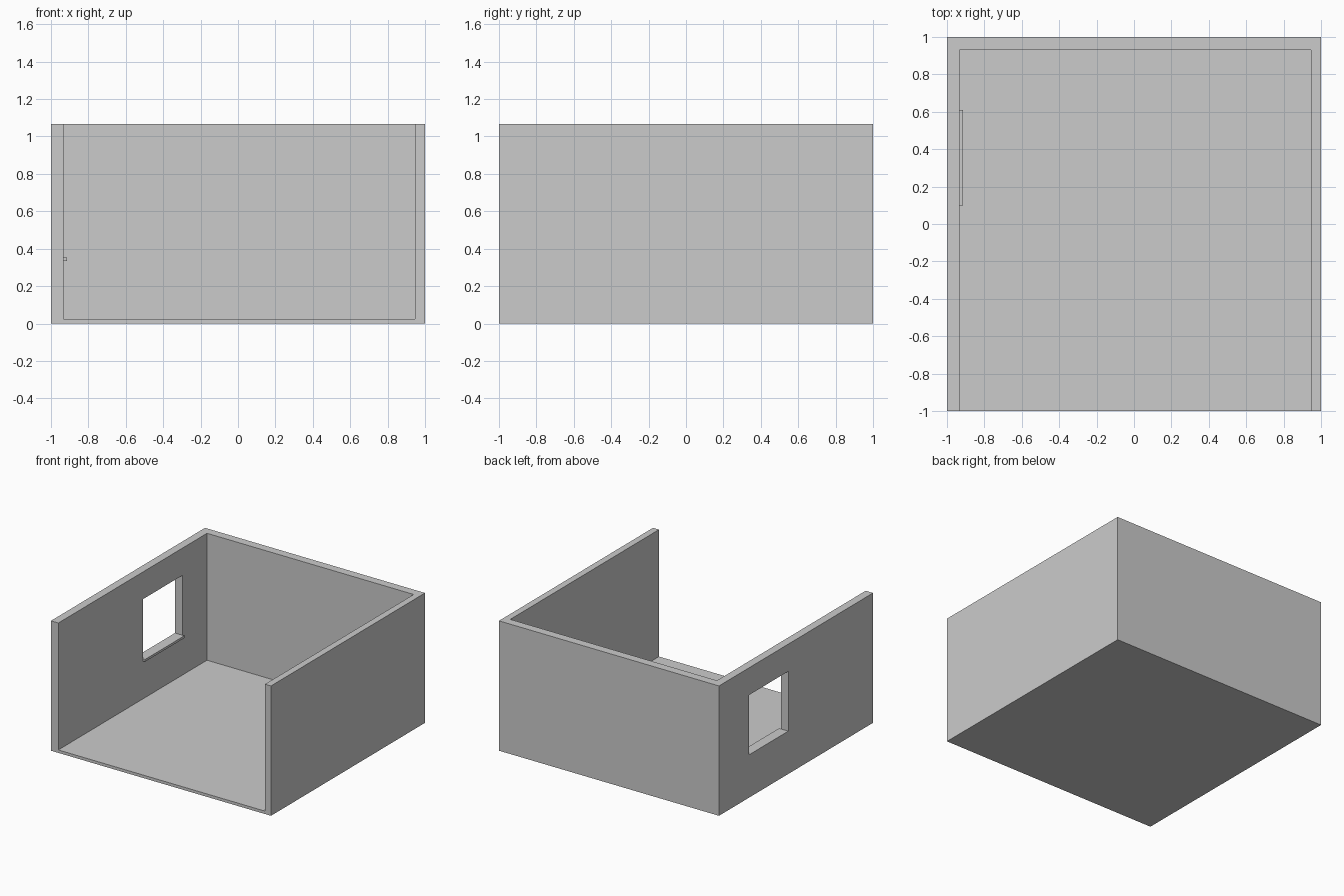
import bpy

default = bpy.data.objects.get("Cube")
if default:
    bpy.data.objects.remove(default, do_unlink=True)

HEIGHT = 1.067
FLOOR = 0.024
INNER_RIGHT, INNER_LEFT, INNER_BACK = -0.933, 0.946, 0.93
WIN_Y = (0.10, 0.61)
WIN_Z = (0.352, 0.843)

grey = bpy.data.materials.new("light grey plaster")
grey.use_nodes = True
colour = (0.6, 0.6, 0.6, 1)
grey.diffuse_color = colour
grey.node_tree.nodes["Principled BSDF"].inputs["Base Color"].default_value = colour


def box(name, xs, ys, zs):
    """Axis-aligned box from its ranges along x, y and z."""
    bpy.ops.mesh.primitive_cube_add(size=1)
    obj = bpy.context.object
    obj.name = obj.data.name = name
    obj.location = [sum(r) / 2 for r in (xs, ys, zs)]
    obj.scale = [r[1] - r[0] for r in (xs, ys, zs)]
    bpy.ops.object.transform_apply(location=True, rotation=False, scale=True)
    obj.data.materials.append(grey)
    return obj


def cut(target, cutter):
    """Subtract the cutter from the target, then discard the cutter."""
    cutter.hide_render = True
    mod = target.modifiers.new("cut", "BOOLEAN")
    mod.operation = "DIFFERENCE"
    mod.solver = "EXACT"
    mod.object = cutter
    bpy.ops.object.select_all(action="DESELECT")
    bpy.context.view_layer.objects.active = target
    target.select_set(True)
    bpy.ops.object.modifier_apply(modifier=mod.name)
    bpy.data.objects.remove(cutter, do_unlink=True)


# Floor and three walls, open at the top and the front
shell = box("room_shell", (-1, 1), (-1, 1), (0, HEIGHT))
cut(shell, box("room_cutter", (INNER_RIGHT, INNER_LEFT), (-1.5, INNER_BACK), (FLOOR, 1.5)))

# Window opening through the right wall
cut(shell, box("window_cutter", (-1.2, -0.8), WIN_Y, WIN_Z))

# Narrow ledge inside, flush with the bottom of the opening
box("window_sill", (INNER_RIGHT, -0.915), WIN_Y, (0.333, WIN_Z[0]))
